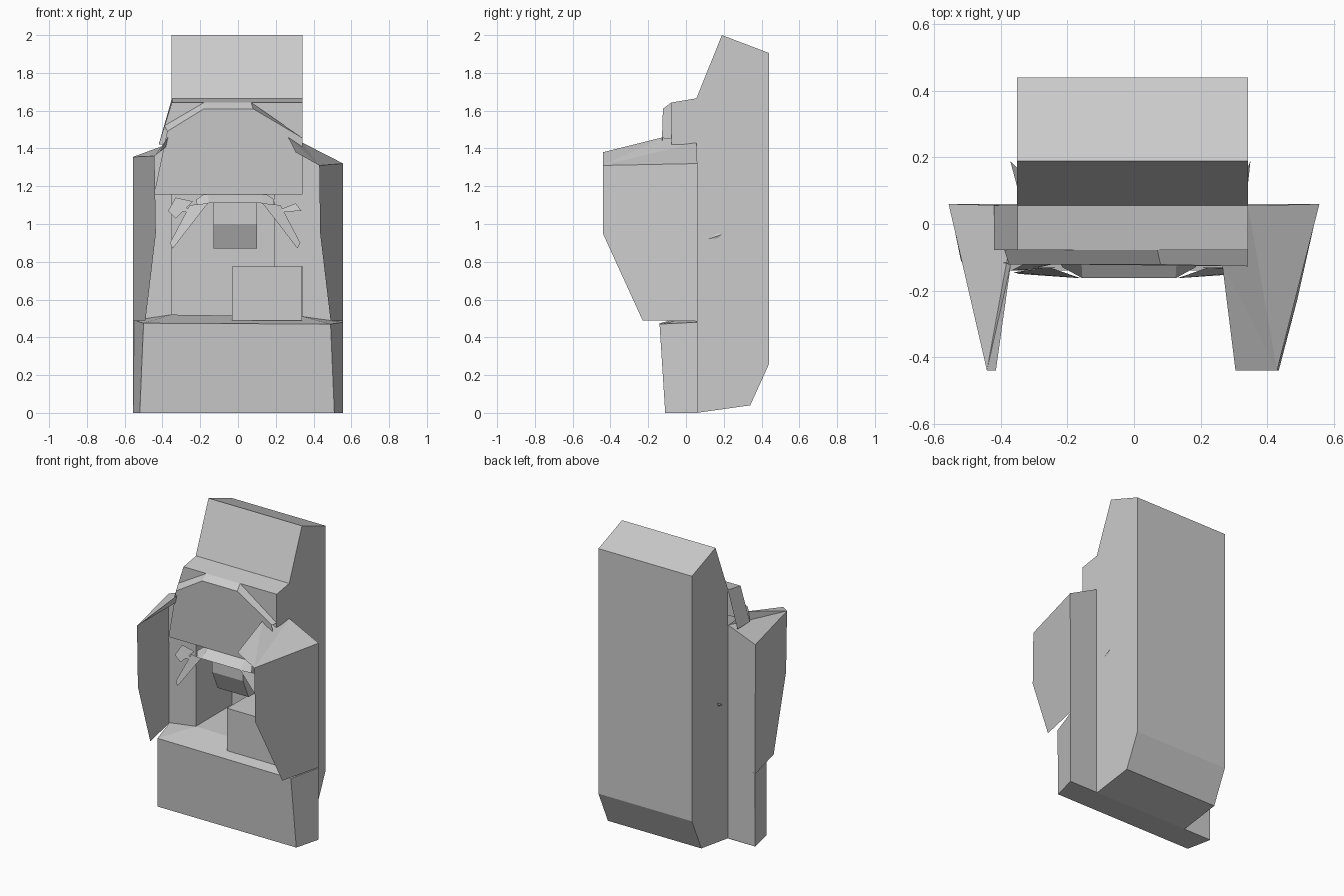
import bpy, bmesh


def sheet(name, *polys):
    """Flat-faced object made from a few corner loops."""
    bm = bmesh.new()
    for p in polys:
        bm.faces.new([bm.verts.new(c) for c in p])
    bmesh.ops.remove_doubles(bm, verts=bm.verts, dist=0.0005)
    bmesh.ops.recalc_face_normals(bm, faces=bm.faces)
    me = bpy.data.meshes.new(name)
    bm.to_mesh(me)
    bm.free()
    ob = bpy.data.objects.new(name, me)
    bpy.context.collection.objects.link(ob)
    return ob


def extrude_x(name, profile, x0, x1, skip=()):
    """Extrude a (y, z) profile along x; skip lists open edges."""
    a = [(x0, y, z) for y, z in profile]
    b = [(x1, y, z) for y, z in profile]
    polys = [a, b]
    for i in range(len(a)):
        j = (i + 1) % len(a)
        if i not in skip:
            polys.append((a[i], a[j], b[j], b[i]))
    return sheet(name, *polys)


L, R = -0.352, 0.342

# Main hollow body, open at the front
extrude_x("body_shell", [(0.055, 0), (0.34, 0.04), (0.44, 0.26), (0.44, 1.905),
                         (0.19, 2.0), (0.055, 1.665)], L, R, skip=(5,))
sheet("cavity_floor", [(L, 0.055, 0.52), (R, 0.055, 0.51), (R, 0.44, 0.51), (L, 0.44, 0.52)])

# Front base, tapering forward
bot = [(-0.555, 0.06, 0), (-0.52, -0.11, 0), (0.51, -0.11, 0), (0.555, 0.06, 0)]
top = [(-0.55, 0.06, 0.49), (-0.5, -0.14, 0.475), (0.49, -0.14, 0.47), (0.555, 0.06, 0.48)]
sheet("front_base", bot,
      [bot[0], bot[1], top[1], top[0]],
      [bot[1], bot[2], top[2], top[1]],
      [bot[2], bot[3], top[3], top[2]],
      [top[0], top[1], (L, 0.055, 0.52)],
      [top[1], top[2], (R, 0.055, 0.51), (L, 0.055, 0.52)],
      [top[2], top[3], (R, 0.055, 0.51)])


# Side wings: outer panel, sloped cap and back panel
def wing(name, s, body_x, out_z, front_z, front_x, inner_x, tip_x, inner_z):
    out_top = (s * 0.557, 0.06, out_z)
    out_low = (s * 0.555, 0.06, 0.485)
    front = (s * front_x, -0.44, front_z)
    cap = (s * tip_x, -0.44, 1.38)
    inner = (s * inner_x, -0.12, 1.46)
    root = (body_x, 0.055, 1.43)
    sheet(name,
          [out_top, front, (s * 0.435, -0.44, 0.95), (s * 0.49, -0.23, 0.49), out_low],
          [front, cap, inner], [front, inner, root], [front, root, out_top],
          [out_top, out_low, (s * 0.555, 0.06, 0), (body_x, 0.055, 0), root])


wing("right_wing", 1, R, 1.32, 1.31, 0.43, 0.265, 0.305, 1.46)
wing("left_wing", -1, L, 1.355, 1.36, 0.442, 0.37, 0.415, 1.46)

# Head block with slanted left side
hb = [(-0.35, 0.055, 1.665), (-0.35, -0.078, 1.643), (R, -0.078, 1.643), (R, 0.055, 1.665)]
lo = [(-0.42, 0.055, 1.42), (-0.42, -0.078, 1.42), (R, -0.078, 1.42), (R, 0.055, 1.42)]
sheet("head_block", hb, [hb[0], hb[1], lo[1], lo[0]],
      [hb[1], hb[2], lo[2], lo[1]], [hb[2], hb[3], lo[3], lo[2]])

# Visor strip around the upper panel
back = [(-0.39, -0.078, 1.52), (-0.18, -0.078, 1.643), (0.07, -0.078, 1.643), (R, -0.078, 1.45)]
rim = [(-0.375, -0.122, 1.49), (-0.18, -0.122, 1.61), (0.08, -0.122, 1.61), (R, -0.127, 1.455)]
sheet("visor", *[[back[i], back[i + 1], rim[i + 1], rim[i]] for i in range(3)])

# Upper front panel
sheet("upper_panel", rim + [(R, -0.10, 1.155), (-0.445, -0.10, 1.155)])

# Inner step and pillar
extrude_x("step_block", [(-0.07, 0.49), (-0.07, 0.775), (0.43, 0.775), (0.43, 0.49)], -0.033, 0.34)
sheet("inner_pillar", [(0.19, 0.06, 0.775), (R, 0.06, 0.775), (R, 0.06, 1.155), (0.19, 0.06, 1.155)])

# Control housing
extrude_x("control_box", [(-0.09, 1.11), (-0.09, 1.0), (-0.03, 0.87), (0.17, 0.87), (0.17, 1.11)],
          -0.13, 0.10)


# Hood with drooping handles, mirrored around its own centre
c = -0.015


def side(s, *pts):
    return [(c + s * x, y, z) for x, y, z in pts]


hood = [[(-0.16, -0.075, 1.172), (0.13, -0.075, 1.172), (0.125, -0.163, 1.11), (-0.155, -0.163, 1.11)]]
for s in (-1, 1):
    hood += [side(s, (0.145, -0.075, 1.172), (0.205, -0.12, 1.13), (0.2, -0.13, 1.06), (0.14, -0.163, 1.11)),
             side(s, (0.145, -0.163, 1.11), (0.24, -0.13, 1.1), (0.345, -0.145, 0.9), (0.33, -0.15, 0.87)),
             side(s, (0.2, -0.13, 1.06), (0.32, -0.13, 1.11), (0.35, -0.14, 1.07))]
sheet("hood_and_handles", *hood)
sheet("left_lever", [(-0.37, -0.14, 1.07), (-0.33, -0.12, 1.14), (-0.24, -0.12, 1.12), (-0.33, -0.14, 1.03)])

# Small pegs through the side walls
for n, x, t in (("right_peg", R, 0.35), ("left_peg", L, -0.372)):
    sheet(n, [(x, 0.115, 0.92), (t, 0.19, 0.945), (x, 0.17, 0.925)],
          [(x, 0.115, 0.92), (t, 0.19, 0.945), (x, 0.17, 0.95)])
